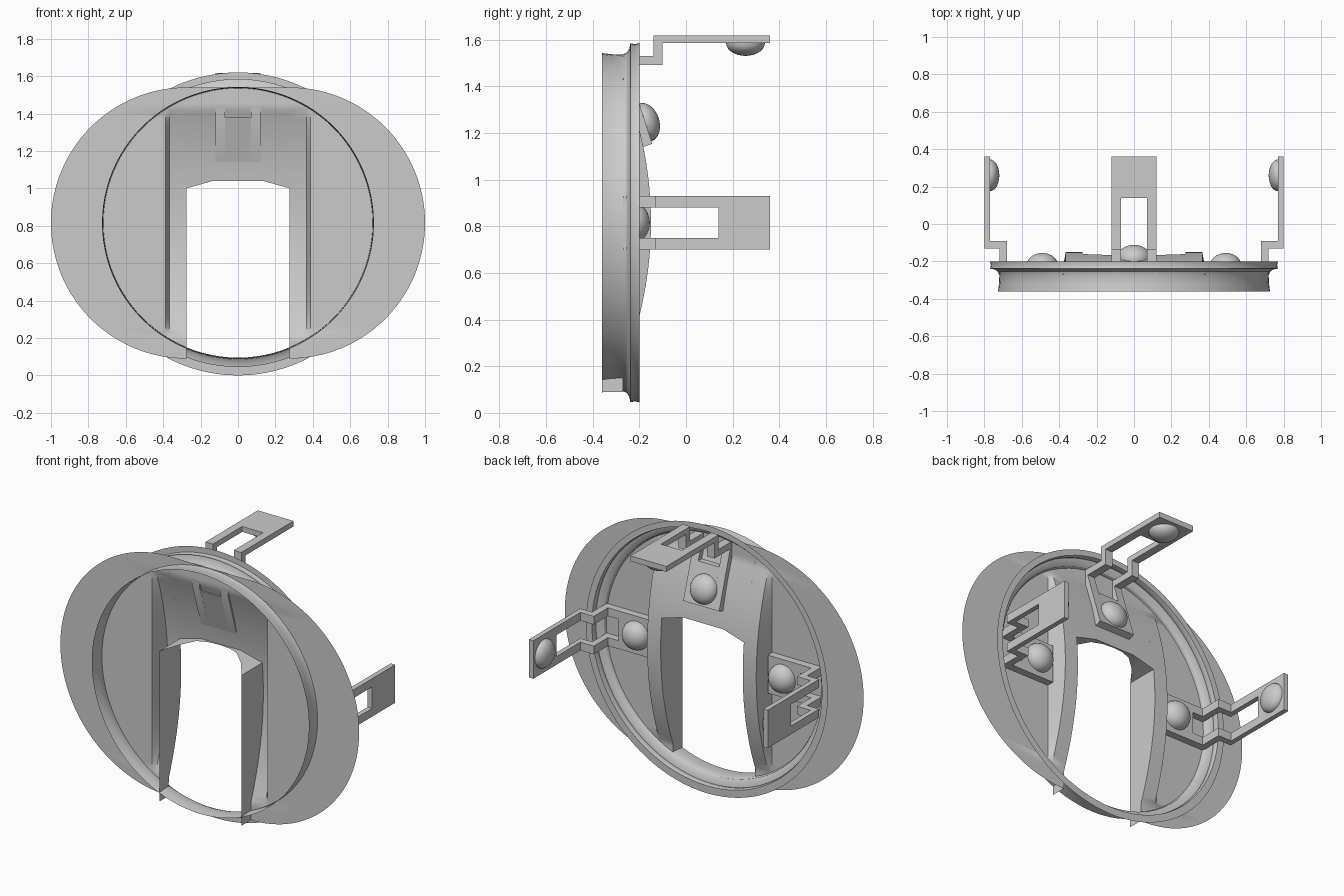
import bpy, bmesh, math
from mathutils import Vector, Matrix

if "Cube" in bpy.data.objects:
    bpy.data.objects.remove(bpy.data.objects["Cube"])

CZ = 0.815          # height of the ring axis
HALF = 0.275        # half width of the opening
R = 0.725           # radius of the plate ends


def finish(name, bm, normals=True):
    bmesh.ops.remove_doubles(bm, verts=bm.verts, dist=1e-4)
    if normals:
        bmesh.ops.recalc_face_normals(bm, faces=bm.faces)
    me = bpy.data.meshes.new(name)
    bm.to_mesh(me)
    bm.free()
    ob = bpy.data.objects.new(name, me)
    bpy.context.collection.objects.link(ob)
    bpy.ops.object.select_all(action='DESELECT')
    ob.select_set(True)
    bpy.context.view_layer.objects.active = ob
    bpy.ops.object.shade_smooth_by_angle(angle=math.radians(30))
    return ob


def grid(bm, rows):
    """Skin a list of equally long point rows."""
    vs = [[bm.verts.new(p) for p in row] for row in rows]
    for a, b in zip(vs, vs[1:]):
        for i in range(len(a) - 1):
            bm.faces.new((a[i], a[i + 1], b[i + 1], b[i]))


def prism(bm, pts, vec):
    """Extrude a closed polygon along a vector."""
    f = bm.faces.new([bm.verts.new(p) for p in pts])
    ex = bmesh.ops.extrude_face_region(bm, geom=[f], use_keep_orig=True)
    bmesh.ops.translate(bm, vec=vec, verts=[v for v in ex['geom'] if isinstance(v, bmesh.types.BMVert)])


def box(bm, lo, hi):
    prism(bm, [(lo[0], lo[1], lo[2]), (hi[0], lo[1], lo[2]),
               (hi[0], hi[1], lo[2]), (lo[0], hi[1], lo[2])], (0, 0, hi[2] - lo[2]))


def dome(name, pos, direction, r, h):
    bm = bmesh.new()
    bmesh.ops.create_uvsphere(bm, u_segments=32, v_segments=16, radius=1)
    bmesh.ops.delete(bm, geom=[v for v in bm.verts if v.co.z < -0.01], context='VERTS')
    rot = Vector(direction).to_track_quat('Z', 'Y').to_matrix().to_4x4()
    bm.transform(Matrix.Translation(pos) @ rot @ Matrix.Diagonal((r, r, h, 1)))
    return finish(name, bm)


def bulge(z):
    """Depth of the curved channel behind the flat plate."""
    return max(-0.27, -0.15 - (z - CZ) ** 2 / 3.2)


# trim ring: thin lathed sheet with flared rear lip and flat flange
prof = [(0.727, -0.36), (0.722, -0.32), (0.72, -0.275), (0.728, -0.255), (0.745, -0.243),
        (0.77, -0.238), (0.765, -0.22), (0.77, -0.2), (0.81, -0.2)]
bm = bmesh.new()
N = 96
grid(bm, [[(r * math.sin(2 * math.pi * i / N), y,
            (CZ if r < 0.8 else 0.81) - r * math.cos(2 * math.pi * i / N)) for r, y in prof]
          for i in range(N + 1)])
finish("trim_ring", bm)

# face plate: flat half discs with raised channel borders, plus sloped hood
bm = bmesh.new()
zs = [CZ - R * math.cos(math.pi * i / 64) for i in range(65)]
for s in (-1, 1):
    rows = []
    for z in zs:
        xo = HALF + math.sqrt(max(0, R * R - (z - CZ) ** 2))
        rows.append([(s * HALF, bulge(z), z), (s * min(0.365, xo), bulge(z), z),
                     (s * min(0.387, xo), -0.27, z), (s * xo, -0.27, z)])
    grid(bm, rows)


def arch(x):
    return min(1.04, 1.0 + 0.04 * (HALF - abs(x)) / 0.14)


xs = [HALF * k for k in (-1, -0.75, -0.49, -0.25, 0, 0.25, 0.49, 0.75, 1)]
rows = []
for x in xs:
    a = arch(x)
    col = [a + (CZ + R - a) * j / 24 for j in range(25)]
    rows.append([(x, bulge(z), z) for z in col])
grid(bm, rows)
finish("face_plate", bm)

# opening walls and the small corner shelf under the hood
bm = bmesh.new()
for s in (-1, 1):
    zw = [0.09 + 0.91 * j / 24 for j in range(25)]
    grid(bm, [[(s * HALF, -0.36, z), (s * HALF, bulge(z), z)] for z in zw])
grid(bm, [[(x, -0.175 - 0.185 * (abs(x) / HALF) ** 2.5, arch(x)), (x, bulge(arch(x)), arch(x))] for x in xs])
finish("opening_walls", bm)

# side spring clips, mirrored
side = [(.39, -.27), (.72, -.27), (.72, -.13), (.80, -.13), (.80, .36),
        (.77, .36), (.77, -.09), (.68, -.09), (.68, -.225), (.39, -.225)]
for s, n in ((-1, "left"), (1, "right")):
    bm = bmesh.new()
    for z in (0.70, 0.88):
        prism(bm, [(s * x, y, z) for x, y in side], (0, 0, 0.05))
    box(bm, (s * .39, -.27, .75), (s * .61, -.225, .88))
    box(bm, (s * .77, .14, .75), (s * .80, .36, .88))
    finish(n + "_clip", bm)
    dome(n + "_base_rivet", (s * .49, -.225, CZ), (0, 1, 0), .085, .07)
    dome(n + "_arm_rivet", (s * .77, .26, CZ), (-s, 0, 0), .085, .05)

# top spring clip with sloped foot
top = [(-.183, 1.14), (-.145, 1.153), (-.252, 1.49), (-.10, 1.49), (-.10, 1.585), (.36, 1.585),
       (.36, 1.618), (-.14, 1.618), (-.14, 1.53), (-.268, 1.53), (-.268, 1.405)]
bm = bmesh.new()
for x in (-0.12, 0.07):
    prism(bm, [(x, y, z) for y, z in top], (0.05, 0, 0))
foot = [(-.183, 1.14), (-.145, 1.153), (-.217, 1.38), (-.259, 1.38)]
prism(bm, [(-.07, y, z) for y, z in foot], (0.14, 0, 0))
box(bm, (-.07, .14, 1.585), (.07, .36, 1.618))
finish("top_clip", bm)
dome("top_base_rivet", (0, -.174, 1.245), (0, .953, .303), .085, .06)
dome("top_arm_rivet", (0, .255, 1.585), (0, 0, -1), .083, .055)
